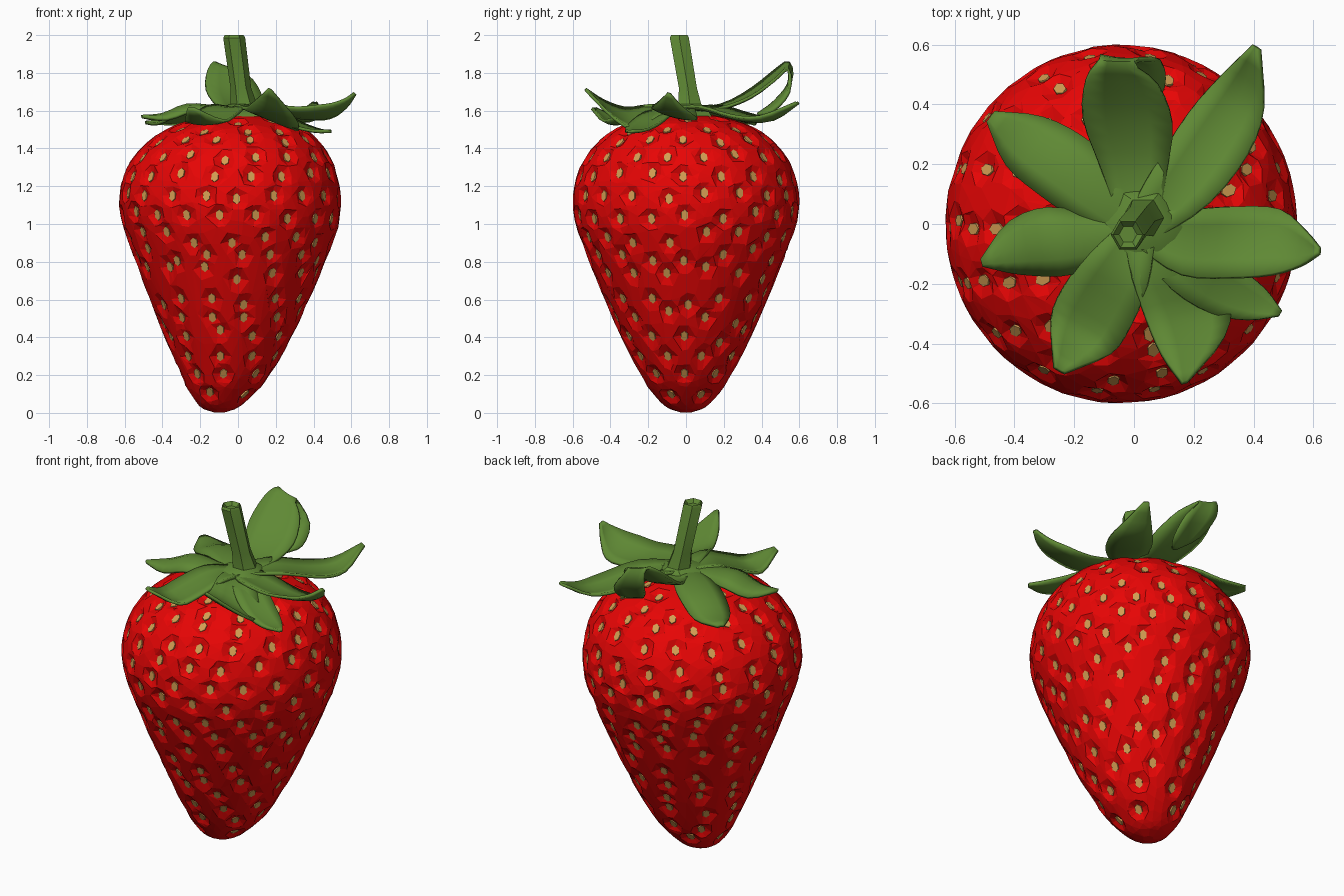
import bpy, bmesh, math, random
from mathutils import Vector, Matrix
from mathutils.kdtree import KDTree

if "Cube" in bpy.data.objects:
    bpy.data.objects.remove(bpy.data.objects["Cube"])

random.seed(4)


def material(name, rgb):
    m = bpy.data.materials.new(name)
    m.diffuse_color = (*rgb, 1)
    m.use_nodes = True
    m.node_tree.nodes["Principled BSDF"].inputs["Base Color"].default_value = m.diffuse_color
    return m


RED = material("berry red", (0.80, 0.0015, 0.0015))
GREEN = material("leaf green", (0.115, 0.25, 0.035))
TAN = material("seed tan", (0.65, 0.34, 0.085))


def finish(name, bm, mat, angle=30):
    bmesh.ops.recalc_face_normals(bm, faces=bm.faces)
    me = bpy.data.meshes.new(name)
    bm.to_mesh(me)
    bm.free()
    me.materials.append(mat)
    ob = bpy.data.objects.new(name, me)
    bpy.context.collection.objects.link(ob)
    if angle:
        bpy.ops.object.select_all(action='DESELECT')
        ob.select_set(True)
        bpy.context.view_layer.objects.active = ob
        bpy.ops.object.shade_smooth_by_angle(angle=math.radians(angle))
    return ob


def spline(pts, sub):
    """Smooth curve through points of any dimension."""
    P = [Vector(p) for p in pts]
    P = [P[0] * 2 - P[1]] + P + [P[-1] * 2 - P[-2]]
    out = []
    for i in range(1, len(P) - 2):
        a, b, c, d = P[i - 1:i + 3]
        for k in range(sub):
            t = k / sub
            out.append(0.5 * (2 * b + (c - a) * t + (2 * a - 5 * b + 4 * c - d) * t * t
                              + (3 * b - a - 3 * c + d) * t ** 3))
    return out + [P[-2]]


def bridge(bm, rings, closed=True):
    for a, b in zip(rings, rings[1:]):
        n = len(a)
        for i in range(n if closed else n - 1):
            j = (i + 1) % n
            bm.faces.new((a[i], a[j], b[j], b[i]))


# Berry profile: height, radius, centre x
profile = spline([(0.003, 0.03, -0.10), (0.03, 0.10, -0.097), (0.10, 0.17, -0.085),
                  (0.20, 0.237, -0.066), (0.40, 0.337, -0.052), (0.60, 0.423, -0.045),
                  (0.80, 0.503, -0.04), (0.98, 0.568, -0.038), (1.10, 0.588, -0.042),
                  (1.20, 0.58, -0.042), (1.31, 0.547, -0.037), (1.41, 0.48, -0.027),
                  (1.50, 0.375, -0.012), (1.56, 0.22, 0), (1.59, 0.04, 0.01)], 6)


def surface(i, a):
    z, r, cx = profile[i]
    return Vector((cx + r * math.cos(a), 1.02 * r * math.sin(a), z))


def frame(i, a):
    """Outward normal, upward tangent and sideways tangent."""
    up = surface(min(i + 1, len(profile) - 1), a) - surface(max(i - 1, 0), a)
    side = Vector((-math.sin(a), math.cos(a), 0))
    return side.cross(up).normalized(), up.normalized(), side


# Seed positions: loosely staggered rows at even spacing along the surface
seeds, travelled, row = [], -0.05, 0
for i in range(1, len(profile) - 7):
    travelled += (Vector(profile[i][:2]) - Vector(profile[i - 1][:2])).length
    if travelled >= 0.114:
        travelled -= 0.114
        row += 1
        n = max(5, round(2 * math.pi * profile[i][1] / 0.195))
        for k in range(n):
            a = 2 * math.pi * (k + 0.5 * (row % 2) + random.uniform(-0.09, 0.09)) / n
            seeds.append((i + random.choice((-1, 0, 0, 1)), a))

tree = KDTree(len(seeds))
for k, s in enumerate(seeds):
    tree.insert(surface(*s), k)
tree.balance()

# Berry body with a pit around each seed, reduced to irregular flat facets
bm = bmesh.new()
SEG = 130
rings = []
for i in range(len(profile)):
    ring = []
    for k in range(SEG):
        a = 2 * math.pi * k / SEG
        p = surface(i, a)
        d = tree.find(p)[2]
        p -= frame(i, a)[0] * 0.023 * min(1, max(0, 1.7 - d / 0.034))
        ring.append(bm.verts.new(p))
    rings.append(ring)
bridge(bm, rings)
bm.faces.new(rings[0])
bm.faces.new(rings[-1])
body = finish("berry_body", bm, RED, 0)
dec = body.modifiers.new("facets", 'DECIMATE')
dec.ratio = 0.2

# Seeds: flat six-sided ovals lying in the pits
bm = bmesh.new()
for s in seeds:
    n, up, side = frame(*s)
    rot = Matrix((side, up, n)).transposed().to_4x4()
    m = Matrix.Translation(surface(*s) - n * 0.019) @ rot @ Matrix.Diagonal((0.022, 0.031, 1, 1))
    bmesh.ops.create_cone(bm, cap_ends=True, segments=6, radius1=1, radius2=0.95,
                          depth=0.01, matrix=m)
finish("seeds", bm, TAN, 0)


# Leaves: centreline x, y, z and half width
def leaf(name, pts, cup, roll=0.0):
    path = spline([(0.02, -0.02, 1.605, 0.06)] + pts, 3)
    C = [Vector(p[:3]) for p in path]
    aim = Vector((pts[-1][0] - 0.02, pts[-1][1] + 0.02, 0)).normalized()
    flat = Vector((0, 0, 1)).cross(aim)
    bm = bmesh.new()
    rows = []
    for i, c in enumerate(C):
        t = (C[min(i + 1, len(C) - 1)] - C[max(i - 1, 0)]).normalized()
        up = t.cross(flat).normalized()
        side = flat + Vector((0, 0, roll * min(1, 2 * i / len(C))))
        w = max(path[i][3], 0.008)
        rows.append([bm.verts.new(c + side * w * u + up * w * cup * u * u)
                     for u in (-1, -0.5, 0, 0.5, 1)])
    bridge(bm, rows, False)
    ob = finish(name, bm, GREEN, 35)
    sol = ob.modifiers.new("thickness", 'SOLIDIFY')
    sol.thickness = 0.016
    sol.offset = 0


leaf("leaf_back", [(0, .18, 1.61, .11), (-.02, .35, 1.68, .15), (-.04, .48, 1.78, .12),
                   (-.06, .54, 1.83, .06), (-.01, .54, 1.73, .10), (.02, .46, 1.63, .08),
                   (.04, .38, 1.58, .01)], 0.1, 0.3)
leaf("leaf_back_right", [(.16, .13, 1.60, .11), (.28, .30, 1.55, .12), (.36, .44, 1.55, .09),
                         (.41, .59, 1.64, .015)], 0.2)
leaf("leaf_right", [(.17, -.06, 1.60, .11), (.33, -.06, 1.57, .12), (.48, -.06, 1.58, .11),
                    (.57, -.08, 1.63, .06), (.62, -.09, 1.69, .01)], 0.15, -0.3)
leaf("leaf_front_right", [(.17, -.14, 1.58, .09), (.30, -.22, 1.52, .09), (.41, -.27, 1.49, .06),
                          (.49, -.30, 1.49, .01)], 0.1)
leaf("leaf_front", [(.10, -.15, 1.60, .11), (.18, -.29, 1.55, .14), (.20, -.41, 1.60, .11),
                    (.17, -.53, 1.71, .01)], 0.05, -0.45)
leaf("leaf_front_left", [(-.05, -.15, 1.61, .11), (-.12, -.27, 1.56, .13), (-.18, -.38, 1.53, .115),
                         (-.25, -.49, 1.61, .02)], 0.15)
leaf("leaf_left", [(-.12, -.05, 1.62, .09), (-.27, -.06, 1.63, .115), (-.40, -.08, 1.58, .09),
                   (-.51, -.13, 1.57, .01)], -0.3)
leaf("leaf_back_left", [(-.12, .10, 1.62, .11), (-.25, .20, 1.60, .12), (-.37, .28, 1.55, .10),
                        (-.48, .36, 1.54, .02)], -0.2)

# Stem: six-sided leaning stalk flaring into the leaf crown, dished at the top
bm = bmesh.new()
rings = []
for x, y, z, r in [(.02, -.02, 1.57, .18), (.02, -.01, 1.61, .14), (.03, .02, 1.635, .07),
                   (.015, .01, 1.72, .055), (-.02, -.035, 1.985, .058),
                   (-.02, -.035, 2.0, .05), (-.02, -.035, 1.98, .03)]:
    rings.append([bm.verts.new((x + r * math.cos(2 * math.pi * k / 6),
                                y + r * math.sin(2 * math.pi * k / 6), z)) for k in range(6)])
bridge(bm, rings)
bm.faces.new(rings[0])
bm.faces.new(rings[-1])
finish("stem", bm, GREEN, 30)
